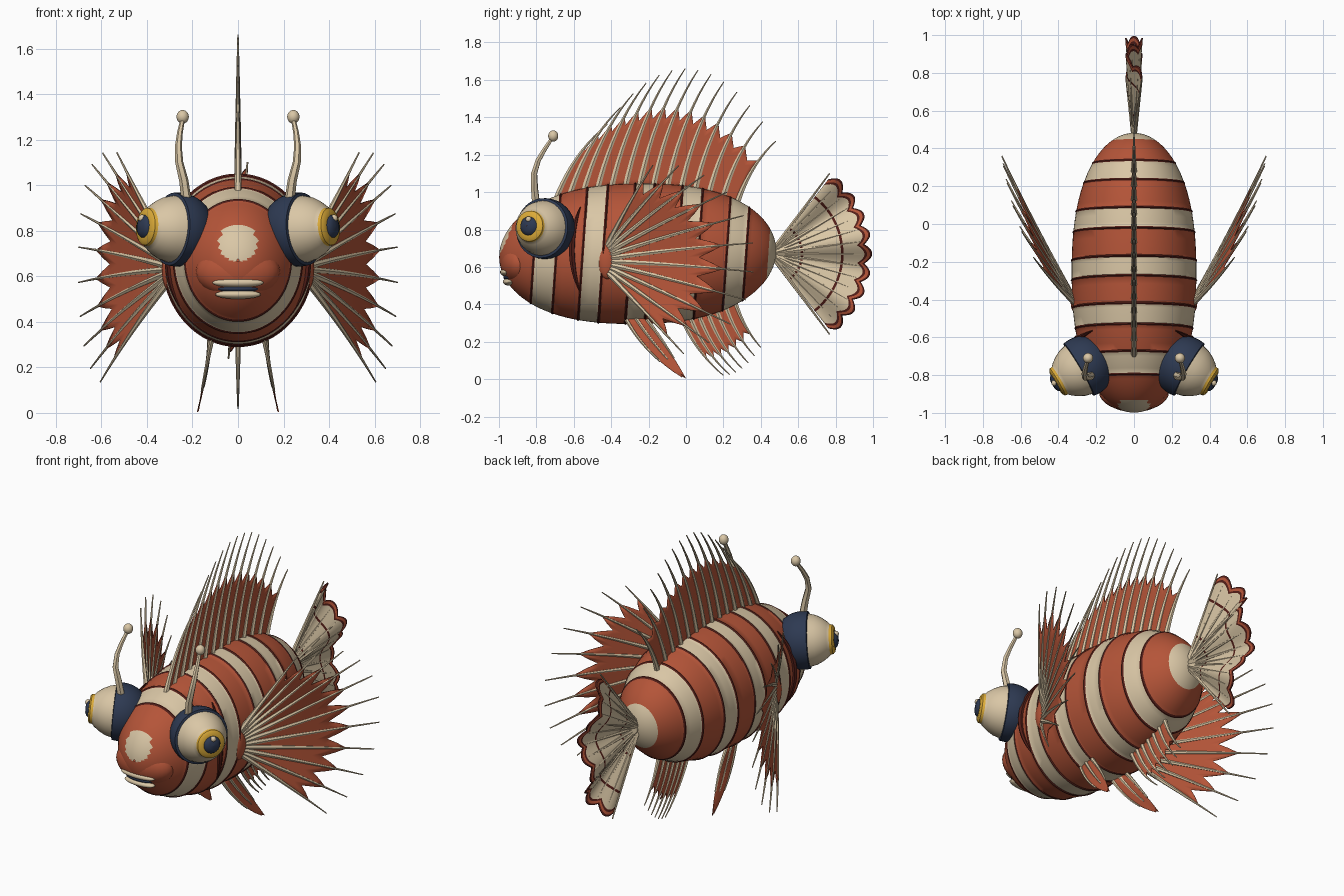
import bpy, bmesh, math
from mathutils import Vector as V

if "Cube" in bpy.data.objects:
    bpy.data.objects.remove(bpy.data.objects["Cube"])

COLOURS = {"red": (.46, .09, .04), "cream": (.70, .57, .38), "navy": (.027, .042, .085),
           "dark_red": (.085, .013, .009), "yellow": (.72, .41, .04)}
MATS = {}
for cname, c in COLOURS.items():
    MATS[cname] = bpy.data.materials.new(cname)
    MATS[cname].diffuse_color = (*c, 1)
ORDER = list(COLOURS)
RED, CREAM, NAVY, DARK, YELLOW = range(5)


def finish(name, bm, mat=None, thick=0, angle=40):
    """Turn a bmesh into a smooth object; mat=None keeps per-face materials."""
    bmesh.ops.recalc_face_normals(bm, faces=bm.faces)
    me = bpy.data.meshes.new(name)
    bm.to_mesh(me)
    bm.free()
    ob = bpy.data.objects.new(name, me)
    bpy.context.collection.objects.link(ob)
    for m in (ORDER if mat is None else [ORDER[mat]]):
        me.materials.append(MATS[m])
    if thick:
        mod = ob.modifiers.new("thickness", 'SOLIDIFY')
        mod.thickness, mod.offset = thick, 0
    bpy.ops.object.select_all(action='DESELECT')
    ob.select_set(True)
    bpy.context.view_layer.objects.active = ob
    bpy.ops.object.shade_smooth_by_angle(angle=math.radians(angle))
    return ob


def ball(name, loc, size, mat):
    bm = bmesh.new()
    bmesh.ops.create_uvsphere(bm, u_segments=32, v_segments=16, radius=1)
    bmesh.ops.scale(bm, vec=size, verts=bm.verts)
    bmesh.ops.translate(bm, vec=loc, verts=bm.verts)
    return finish(name, bm, mat)


def skin(bm, rows, mat_of, closed=True):
    """Bridge rows of points with quads; mat_of(row, centre) gives the colour."""
    rows = [[bm.verts.new(p) for p in r] for r in rows]
    n = len(rows[0])
    for i in range(len(rows) - 1):
        for j in range(n if closed else n - 1):
            k = (j + 1) % n
            f = bm.faces.new((rows[i][j], rows[i][k], rows[i + 1][k], rows[i + 1][j]))
            f.material_index = mat_of(i, f.calc_center_median())


def tubes(name, paths, mat):
    """paths: list of (points, start radius, end radius or radius list)."""
    cu = bpy.data.curves.new(name, 'CURVE')
    cu.dimensions, cu.bevel_depth, cu.bevel_resolution = '3D', 1, 1
    cu.use_fill_caps = True
    for pts, r0, r1 in paths:
        sp = cu.splines.new('POLY')
        sp.points.add(len(pts) - 1)
        for i, p in enumerate(pts):
            sp.points[i].co = (*p, 1)
            t = i / (len(pts) - 1)
            sp.points[i].radius = r1[i] if isinstance(r1, list) else r0 + (r1 - r0) * t
    cu.materials.append(MATS[ORDER[mat]])
    ob = bpy.data.objects.new(name, cu)
    bpy.context.collection.objects.link(ob)
    bpy.ops.object.select_all(action='DESELECT')
    ob.select_set(True)
    bpy.context.view_layer.objects.active = ob
    bpy.ops.object.convert(target='MESH')
    bpy.ops.object.shade_smooth_by_angle(angle=math.radians(50))


def bez(a, b, c):
    a, b, c = V(a), V(b), V(c)
    return lambda t: a * (1 - t) ** 2 + b * 2 * t * (1 - t) + c * t * t


def fin(name, rays, peak, notch, r0, r1, ray_end=1.0):
    """Spines joined by a membrane that is notched between them."""
    tubes(name + "_spines", [([r(i / 10 * ray_end) for i in range(11)], r0, r1) for r in rays], CREAM)
    bm = bmesh.new()
    cols = []
    for a, b in zip(rays, rays[1:]):
        for w in (0, .25, .5, .75, 1):
            f = peak - (peak - notch) * (1 - abs(2 * w - 1))
            cols.append([a(f * k / 8).lerp(b(f * k / 8), w) for k in range(9)])
    skin(bm, cols, lambda i, c: RED, closed=False)
    bmesh.ops.remove_doubles(bm, verts=bm.verts, dist=.0005)
    finish(name + "_membrane", bm, RED, thick=.005)


# body: egg-shaped loft with slightly slanted rings and stripe edges
YC, HALF, W, H, ZC = -.235, .74, .33, .375, .67


def girth(y):
    return math.sqrt(max(0, 1 - abs((y - YC) / HALF) ** 2.4))


edges = [-.79, -.67, -.53, -.42, -.275, -.17, -.02, .09, .24, .345]
stations = [(YC - HALF * .9999 * math.cos(math.pi * i / 56), 1) for i in range(57)]
stations = [s for s in stations if all(abs(s[0] - e) > .013 for e in edges)]
for e in edges:
    stations += [(e - .007, 1), (e, 1.017), (e + .007, 1)]
stations.sort()
rings = []
for y, k in stations:
    g = girth(y) * k
    ring = []
    for j in range(64):
        a = math.tau * j / 64
        z = ZC + H * g * math.sin(a)
        ring.append((W * g * math.cos(a), y + .07 * (z - 1), z))
    rings.append(ring)


def body_colour(i, c):
    y = (stations[i][0] + stations[i + 1][0]) / 2
    if any(abs(y - e) < .007 for e in edges):
        return DARK
    if y < -.85:
        return CREAM if (c.x / .085) ** 2 + ((c.z - .745) / .08) ** 2 < 1 else RED
    return CREAM if y > .468 or sum(e < y for e in edges) % 2 else RED


bm = bmesh.new()
skin(bm, rings, body_colour)
finish("body", bm)

# muzzle and mouth
ball("muzzle", (0, -.89, .62), (.185, .103, .117), RED)
ball("upper_lip", (0, -.962, .572), (.112, .032, .022), CREAM)
ball("lower_lip", (0, -.945, .52), (.10, .034, .02), CREAM)
ball("mouth", (0, -.945, .546), (.09, .032, .018), NAVY)

for s, side in ((1, "right"), (-1, "left")):
    # eye: turned profile of hood, eyeball, iris ring and pupil
    axis = V((.86 * s, -.5, .08)).normalized()
    centre = V((.265 * s, -.755, .805))
    prof = [(-.163 * math.cos(math.radians(a)), .163 * math.sin(math.radians(a)), NAVY)
            for a in range(1, 102, 10)]
    prof += [(.034, .147, CREAM), (.07, .138, CREAM), (.105, .12, CREAM), (.135, .098, CREAM),
             (.148, .084, YELLOW), (.163, .082, YELLOW), (.172, .07, YELLOW), (.174, .05, NAVY),
             (.184, .043, NAVY), (.192, .025, NAVY), (.194, .001, NAVY)]
    q = axis.to_track_quat('Z', 'Y')
    bm = bmesh.new()
    skin(bm, [[centre + q @ V((r * math.cos(math.tau * j / 36), r * math.sin(math.tau * j / 36), t))
               for j in range(36)] for t, r, m in prof], lambda i, c: prof[i][2])
    finish(side + "_eye", bm)
    ball(side + "_eye_glint", centre + axis * .182 + V((0, .005, .035)), (.016, .016, .016), CREAM)

    # antenna
    path = [(.225, -.80, .92), (.238, -.81, 1.02), (.258, -.812, 1.10),
            (.262, -.79, 1.17), (.255, -.755, 1.23), (.243, -.715, 1.29)]
    tubes(side + "_antenna", [([(x * s, y, z) for x, y, z in path], .023, .01)], CREAM)
    ball(side + "_antenna_tip", (.243 * s, -.71, 1.30), (.027, .027, .03), CREAM)

    # gill slit following the body side
    pts, rad = [], []
    for i in range(17):
        u = i / 8 - 1
        z, y = .69 + .23 * u, -.61 + .045 * u * u
        g = girth(y + .023)
        x = W * g * math.sqrt(max(0, 1 - ((z - ZC) / (H * g)) ** 2))
        pts.append((s * (x + .004), y, z))
        rad.append(.003 + .014 * (1 - u * u))
    tubes(side + "_gill", [(pts, 0, rad)], DARK)

    # pectoral fin: curved fan of eleven spines
    rays = []
    for i in range(11):
        a = math.radians(-44 + 10 * i)
        k = a / math.radians(50)
        hx = .45 + .18 * k * k
        length = .89 - .22 * k * k
        h = V((hx * s, math.sqrt(1 - hx * hx), 0))
        base = V((.30 * s, -.43, .635 + .075 * math.sin(a)))
        tip = base + (h * math.cos(a) + V((0, 0, math.sin(a)))) * length
        tip.z -= .075 * math.sin(a)
        rays.append(bez(base, base.lerp(tip, .5) + V((.012 * s, -.01, .015)), tip))
    fin(side + "_pectoral_fin", rays, .80, .64, .016, .003)
    ball(side + "_pectoral_base", (.30 * s, -.42, .635), (.035, .055, .10), RED)

    # pelvic fin: narrow leaf
    tip = (.178 * s, 0, .004)
    rays = [bez((.11 * s, -.33, .34), (.155 * s, -.22, .13), (.174 * s, -.02, .008)),
            bez((.12 * s, -.27, .33), (.14 * s, -.16, .16), tip),
            bez((.125 * s, -.21, .32), (.13 * s, -.10, .18), tip)]
    fin(side + "_pelvic_fin", rays, 1, .97, .011, .005, ray_end=.68)

# dorsal fin: backward-curving spines along the back
rays = []
for i in range(14):
    u = i / 13
    by, ty = -.70 + .97 * u, -.42 + .90 * u
    bz, tz = ZC + H * girth(by) - .03, 1.66 - 1.68 * ty * ty
    rays.append(bez((0, by, bz), (0, by + .33 * (ty - by), bz + .62 * (tz - bz)), (0, ty, tz)))
fin("dorsal_fin", rays, .64, .53, .017, .003)

# anal fin
rays = []
for i in range(7):
    u = i / 6
    b = V((0, -.02 + .28 * u, .32 + .10 * u * u))
    t = V((0, .20 + .20 * u, .02 + .15 * u * u))
    rays.append(bez(b, (0, b.y + .35 * (t.y - b.y), b.z + .6 * (t.z - b.z)), t))
fin("anal_fin", rays, .68, .55, .013, .003)

# tail fin: rippled fan with painted arcs and a scalloped rim
SPREAD = math.radians(52)


def tail_point(r, u):
    return V((.04 * r / .5 * math.sin(u * 2.5 * math.pi), .45 + r * math.cos(u * SPREAD),
              .67 + r * math.sin(u * SPREAD)))


bands = [(.03, CREAM), (.15, CREAM), (.30, DARK), (.325, CREAM), (.5, CREAM), (.695, DARK),
         (.72, CREAM), (.925, DARK), (.95, RED), (.98, DARK), (1.0, DARK)]
rows = []
for f, m in bands:
    row = []
    for j in range(109):
        u = j / 54 - 1
        lobe = .505 + .04 * abs(math.cos(u * 4.5 * math.pi))
        row.append(tail_point(f * (lobe if f > .8 else .545), u))
    rows.append(row)
bm = bmesh.new()
skin(bm, rows, lambda i, c: bands[i][1], closed=False)
finish("tail_fin", bm, thick=.007)
paths = []
for i in range(15):
    u = i / 7 - 1
    end = .535 if abs(u) > .99 else .49
    paths.append(([tail_point(end * k / 10, u * 1.03) for k in range(11)], .013, .004))
tubes("tail_spines", paths, CREAM)

for m in bpy.data.materials:
    if m.users and not m.is_grease_pencil:
        m.use_nodes = True
        m.node_tree.nodes["Principled BSDF"].inputs["Base Color"].default_value = m.diffuse_color
